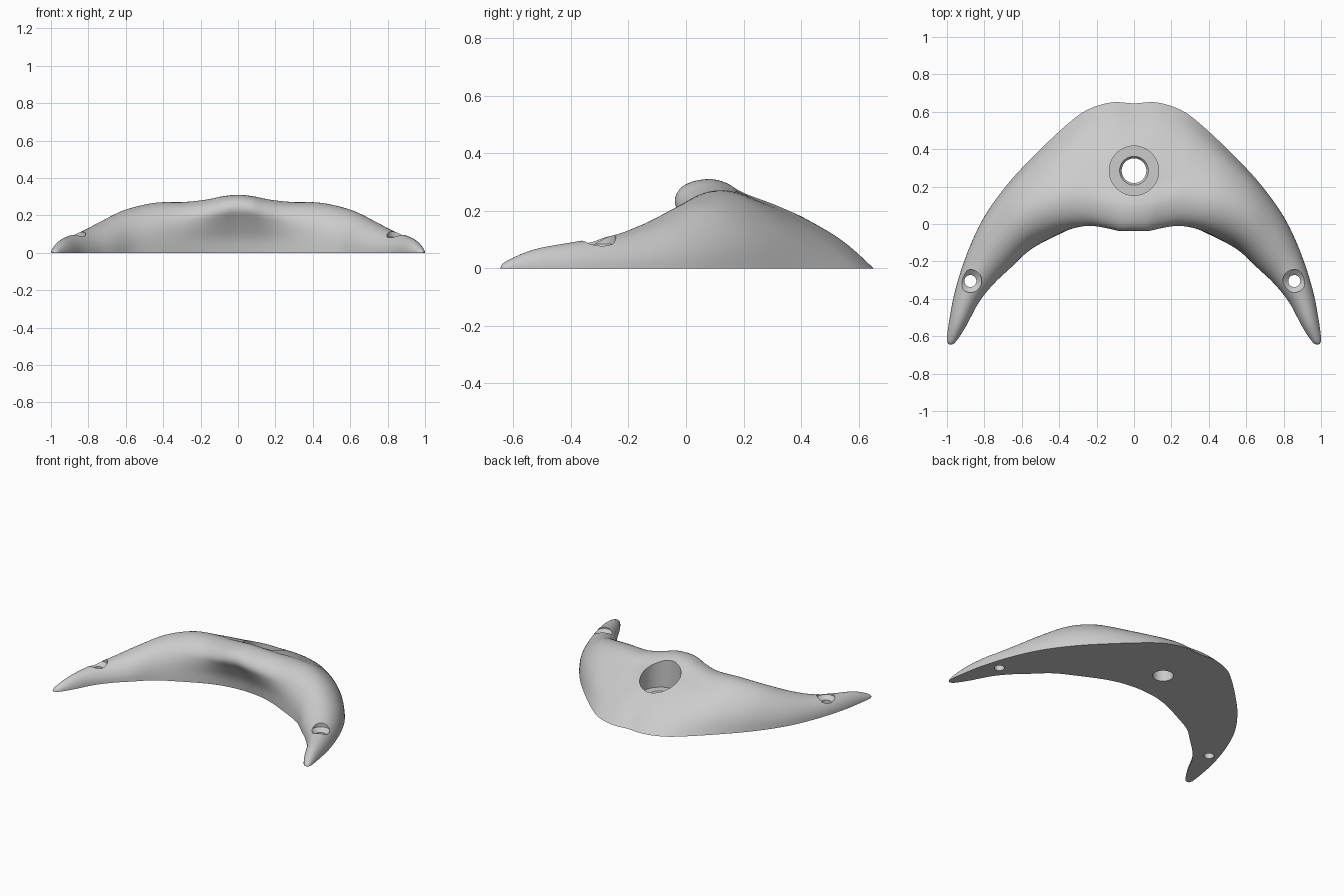
import bpy, bmesh, math

if "Cube" in bpy.data.objects:
    bpy.data.objects.remove(bpy.data.objects["Cube"])


def catmull(rows, n):
    """Smoothly resample a list of tuples, n steps per span."""
    out = []
    for i in range(len(rows) - 1):
        a, b, c, d = (rows[max(i - 1, 0)], rows[i], rows[i + 1],
                      rows[min(i + 2, len(rows) - 1)])
        for k in range(n):
            t = k / n
            out.append(tuple(0.5 * (2 * q + (r - p) * t + (2 * p - 5 * q + 4 * r - s) * t * t
                                    + (3 * q - p - 3 * r + s) * t ** 3)
                             for p, q, r, s in zip(a, b, c, d)))
    out.append(rows[-1])
    return out


# Stations from middle to tip: outer x, y, inner x, y, height, horn blend
half = [
    (0, .645, 0, .06, .31, 0),
    (.12, .65, .08, .055, .302, .03),
    (.25, .61, .16, .042, .284, .17),
    (.36, .53, .26, .01, .272, .42),
    (.52, .38, .40, -.055, .267, .72),
    (.67, .22, .55, -.135, .228, .92),
    (.80, .04, .66, -.235, .165, 1),
    (.89, -.15, .75, -.32, .117, 1),
    (.955, -.35, .83, -.42, .092, 1),
    (.985, -.50, .90, -.55, .066, 1),
    (1.0, -.61, .955, -.632, .026, 1),
    (.993, -.642, .982, -.645, .005, 1),
]
mirrored = [(-a, b, -c, d, h, w) for a, b, c, d, h, w in half[:0:-1]]
stations = catmull(mirrored + half, 6)

# Cross-sections (0 = outer edge, 1 = inner edge): overhanging middle, round horn
middle = [(0, 0), (.16, .28), (.33, .49), (.59, .745), (.77, .87), (.86, .955), (.95, 1),
          (1.06, .975), (1.14, .89), (1.165, .74), (1.11, .55), (1.03, .26), (1, 0)]
horn = [(.5 - .5 * math.cos(math.pi * i / 12), math.sin(math.pi * i / 12)) for i in range(13)]
middle, horn = catmull(middle, 3), catmull(horn, 3)

# Crescent body
bm = bmesh.new()
rings = []
for ox, oy, ix, iy, h, w in stations:
    w = min(max(w, 0), 1)
    ring = []
    for (t0, z0), (t1, z1) in zip(middle, horn):
        t, z = t0 + (t1 - t0) * w, z0 + (z1 - z0) * w
        ring.append(bm.verts.new((ox + (ix - ox) * t, oy + (iy - oy) * t, max(z * h, 0))))
    rings.append(ring)
for a, b in zip(rings, rings[1:]):
    n = len(a)
    for j in range(n):          # the last quad closes the flat underside
        k = (j + 1) % n
        bm.faces.new((a[j], a[k], b[k], b[j]))
bm.faces.new(rings[0])
bm.faces.new(rings[-1])
bmesh.ops.recalc_face_normals(bm, faces=bm.faces)
mesh = bpy.data.meshes.new("crescent_body")
bm.to_mesh(mesh)
bm.free()
body = bpy.data.objects.new("crescent_body", mesh)
bpy.context.collection.objects.link(body)


def cut(x, y, rings):
    """Drill a turned hole; rings lists (radius, height) from the bottom up."""
    bm = bmesh.new()
    n = 64
    loops = [[bm.verts.new((x + r * math.cos(math.tau * i / n),
                            y + r * math.sin(math.tau * i / n), z)) for i in range(n)]
             for r, z in rings]
    for a, b in zip(loops, loops[1:]):
        for i in range(n):
            k = (i + 1) % n
            bm.faces.new((a[i], a[k], b[k], b[i]))
    bm.faces.new(loops[0][::-1])
    bm.faces.new(loops[-1])
    me = bpy.data.meshes.new("hole_cutter")
    bm.to_mesh(me)
    bm.free()
    cutter = bpy.data.objects.new("hole_cutter", me)
    cutter.hide_render = True
    bpy.context.collection.objects.link(cutter)
    mod = body.modifiers.new("hole", 'BOOLEAN')
    mod.operation, mod.solver, mod.object = 'DIFFERENCE', 'EXACT', cutter
    bpy.context.view_layer.objects.active = body
    bpy.ops.object.modifier_apply(modifier=mod.name)
    bpy.data.objects.remove(cutter)


# Large counterbored hole in the middle, countersunk screw hole in each horn
cut(0, .285, [(.066, -.1), (.066, .08), (.077, .095), (.132, .095), (.132, .6)])
for x in (-.875, .857):
    cut(x, -.305, [(.032, -.1), (.032, .06), (.061, .085), (.061, .6)])

bpy.ops.object.select_all(action='DESELECT')
body.select_set(True)
bpy.context.view_layer.objects.active = body
bpy.ops.object.shade_smooth_by_angle(angle=math.radians(35))
